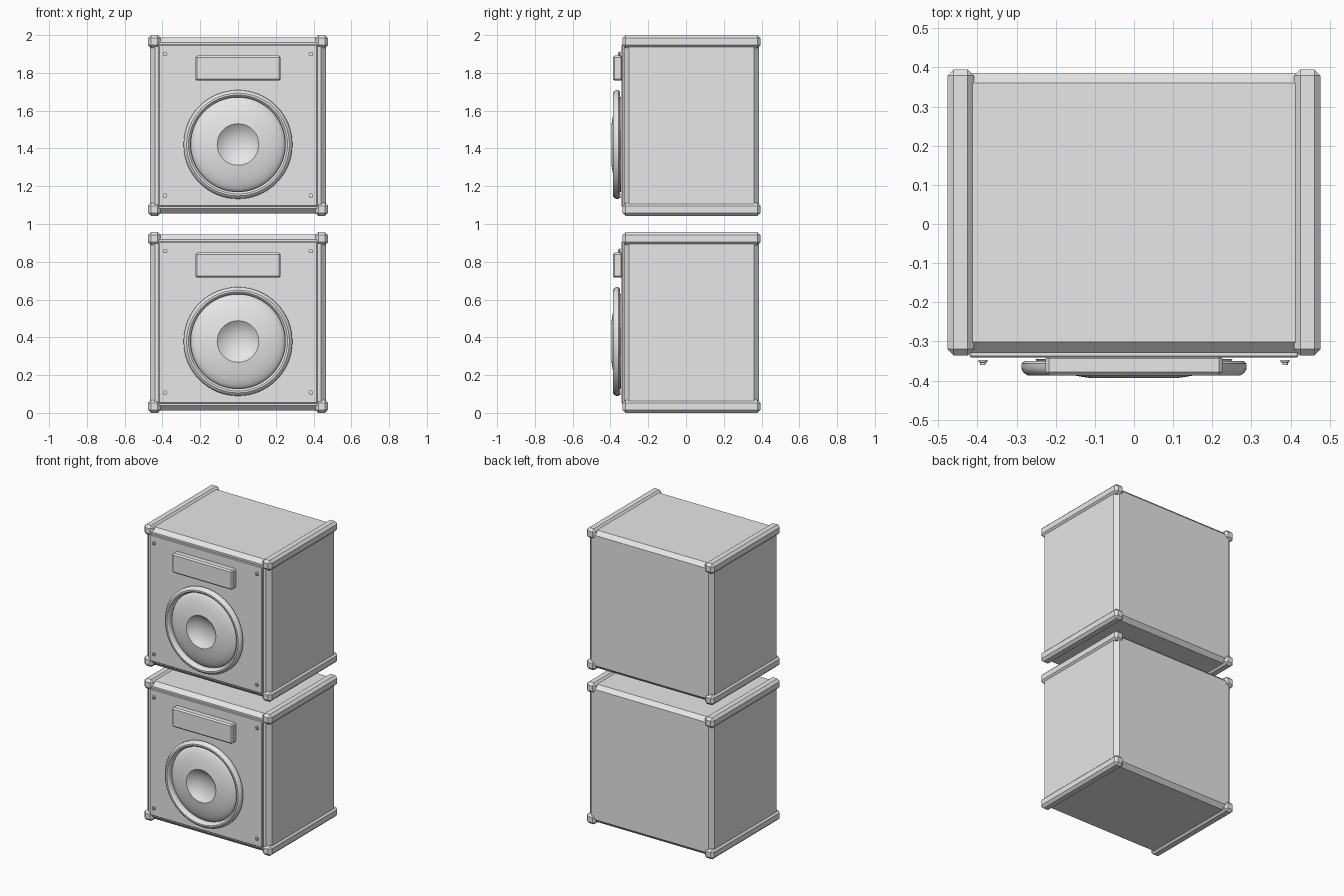
import bpy, bmesh, math

cube = bpy.data.objects.get("Cube")
if cube:
    bpy.data.objects.remove(cube, do_unlink=True)

grey = bpy.data.materials.new("light_grey")
grey.use_nodes = True
grey.diffuse_color = (0.8, 0.8, 0.8, 1)
grey.node_tree.nodes["Principled BSDF"].inputs["Base Color"].default_value = (0.8, 0.8, 0.8, 1)

HEIGHT = 0.957     # outer height of one cabinet
STEP = 1.043       # vertical distance between cabinets
HALF = 0.477       # outer half width


def finish(bm, name, smooth=False):
    bmesh.ops.recalc_face_normals(bm, faces=bm.faces)
    me = bpy.data.meshes.new(name)
    bm.to_mesh(me)
    bm.free()
    me.materials.append(grey)
    if smooth:
        me.shade_smooth()
        me.set_sharp_from_angle(angle=math.radians(35))
    ob = bpy.data.objects.new(name, me)
    bpy.context.collection.objects.link(ob)
    return ob


def box(name, x, y, z, chamfer=0.0):
    """Box from (min, max) pairs with chamfered edges."""
    bm = bmesh.new()
    bmesh.ops.create_cube(bm, size=1)
    for v in bm.verts:
        v.co = [(lo + hi) / 2 + c * (hi - lo) for c, (lo, hi) in zip(v.co, (x, y, z))]
    if chamfer:
        bmesh.ops.bevel(bm, geom=bm.edges[:], offset=chamfer, segments=1,
                        affect='EDGES', profile=0.5)
    return finish(bm, name)


def lathe(name, profile, cx, cz, sides, closed=False):
    """Turn (radius, y) points around an axis running along y."""
    bm = bmesh.new()
    rings = []
    for r, y in profile:
        if r == 0:
            rings.append([bm.verts.new((cx, y, cz))] * sides)
        else:
            rings.append([bm.verts.new((cx + r * math.cos(a), y, cz + r * math.sin(a)))
                          for a in (2 * math.pi * i / sides for i in range(sides))])
    pairs = list(zip(rings, rings[1:]))
    if closed:
        pairs.append((rings[-1], rings[0]))
    for a, b in pairs:
        for i in range(sides):
            j = (i + 1) % sides
            bm.faces.new(list(dict.fromkeys((a[i], a[j], b[j], b[i]))))
    return finish(bm, name, smooth=True)


RING = [(0.25, -0.35), (0.28, -0.35), (0.288, -0.357), (0.288, -0.37), (0.282, -0.38),
        (0.272, -0.387), (0.262, -0.387), (0.254, -0.381), (0.25, -0.37)]
CONE = [(0, -0.345), (0.252, -0.345), (0.247, -0.354), (0.232, -0.364), (0.205, -0.375),
        (0.16, -0.386), (0.11, -0.394), (0.09, -0.378), (0.06, -0.364), (0.03, -0.357), (0, -0.355)]
SCREW = [(0, -0.347), (0.012, -0.347), (0.012, -0.353), (0.007, -0.354), (0.007, -0.36), (0, -0.36)]

for level, base in (("lower", 0.0), ("upper", STEP)):
    top = base + HEIGHT
    # cabinet and front panel
    box(level + "_cabinet", (-0.466, 0.466), (-0.328, 0.386),
        (base + 0.012, top - 0.012), 0.026)
    box(level + "_front_panel", (-0.42, 0.42), (-0.341, -0.31),
        (base + 0.05, top - 0.05), 0.004)

    # chamfered rails along the four depth edges
    for side, sx in (("right", -1), ("left", 1)):
        xs = sorted((sx * HALF, sx * (HALF - 0.068)))
        for end, z in (("bottom", base), ("top", top - 0.068)):
            box(f"{level}_{side}_{end}_rail", xs, (-0.336, 0.395), (z, z + 0.068), 0.016)
        # panel screws
        for end, z in (("bottom", 0.107), ("top", 0.857)):
            lathe(f"{level}_{side}_{end}_screw", SCREW, sx * 0.386, base + z, 12)

    # tweeter block and woofer
    box(level + "_tweeter", (-0.226, 0.226), (-0.387, -0.335),
        (base + 0.716, base + 0.848), 0.009)
    lathe(level + "_woofer_ring", RING, 0, base + 0.378, 64, closed=True)
    lathe(level + "_woofer_cone", CONE, 0, base + 0.378, 64)
